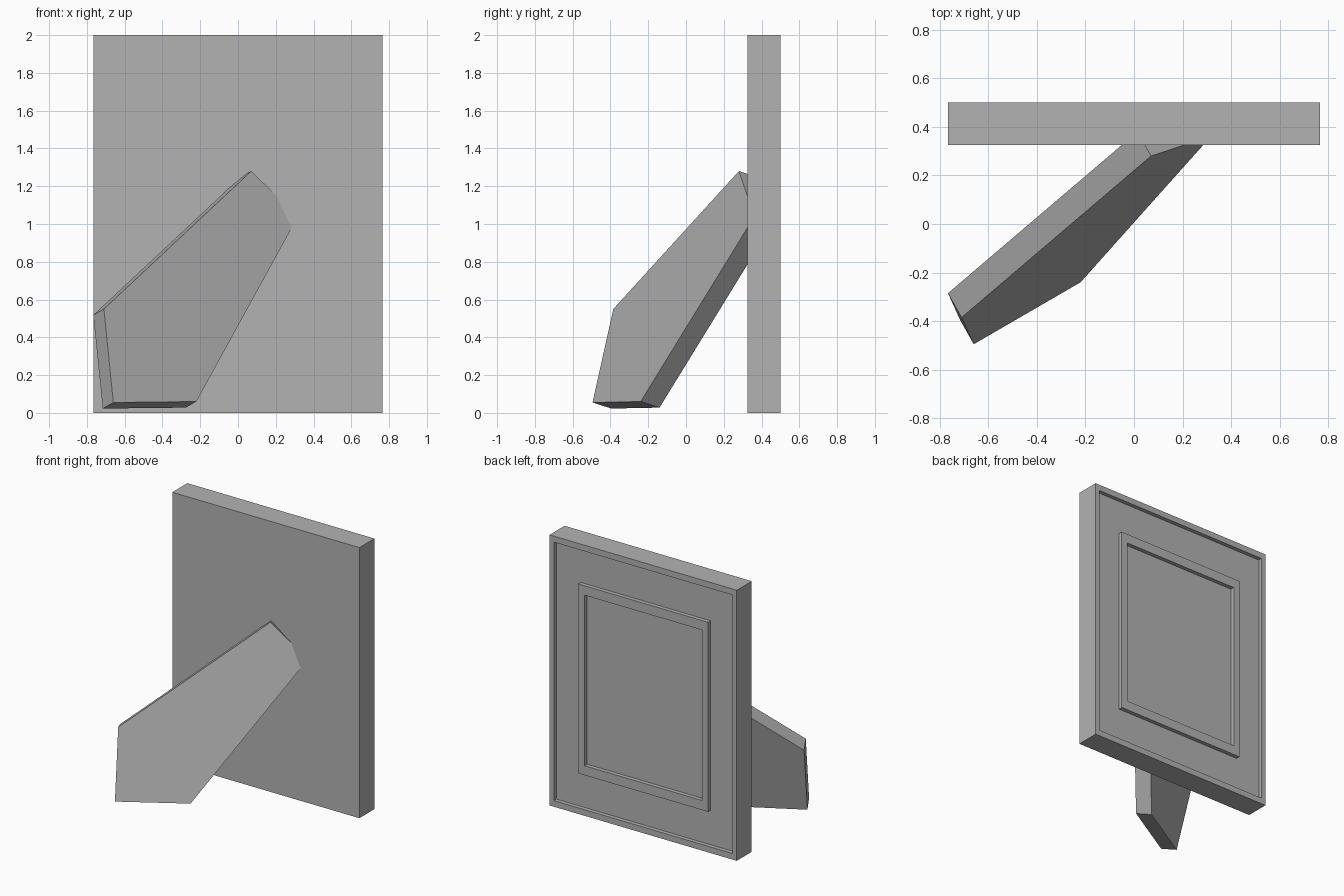
import bpy, bmesh
from mathutils import Vector

cube = bpy.data.objects.get("Cube")
if cube:
    bpy.data.objects.remove(cube, do_unlink=True)

# One plain grey for everything
grey = bpy.data.materials.new("plain_grey")
grey.use_nodes = True
color = (0.45, 0.45, 0.45, 1.0)
grey.diffuse_color = color
grey.node_tree.nodes["Principled BSDF"].inputs["Base Color"].default_value = color


def loft(name, rings):
    """Join matching rings of points into a closed solid with end caps."""
    bm = bmesh.new()
    loops = [[bm.verts.new(p) for p in ring] for ring in rings]
    bm.faces.new(loops[0])
    bm.faces.new(loops[-1])
    for a, b in zip(loops, loops[1:]):
        n = len(a)
        for i in range(n):
            j = (i + 1) % n
            bm.faces.new((a[i], a[j], b[j], b[i]))
    bmesh.ops.recalc_face_normals(bm, faces=bm.faces)
    mesh = bpy.data.meshes.new(name)
    bm.to_mesh(mesh)
    bm.free()
    mesh.materials.append(grey)
    obj = bpy.data.objects.new(name, mesh)
    bpy.context.collection.objects.link(obj)
    return obj


def rectangle(half_w, half_h, y):
    corners = ((-1, -1), (1, -1), (1, 1), (-1, 1))
    return [(sx * half_w, y, 1 + sz * half_h) for sx, sz in corners]


# Picture frame: slab, outer rim, sunken mat, raised inner border, sunken picture
front, back, floor = 0.325, 0.5, 0.47
outer, rim, border, opening = (0.765, 1), (0.73, 0.955), (0.53, 0.7), (0.48, 0.63)
steps = [(outer, front), (outer, back), (rim, back), (rim, floor),
         (border, floor), (border, back), (opening, back), (opening, floor)]
loft("picture_frame", [rectangle(w, h, y) for (w, h), y in steps])

# Slanted support leg: five-sided plate whose upper corner sinks into the slab
outline = [Vector(p) for p in (
    (0.07, 0.28, 1.28), (-0.71, -0.385, 0.55), (-0.66, -0.495, 0.055),
    (-0.22, -0.24, 0.06), (0.318, 0.362, 1.04))]
thickness = Vector((-0.056, 0.1, -0.032))
loft("support_leg", [outline, [p + thickness for p in outline]])
